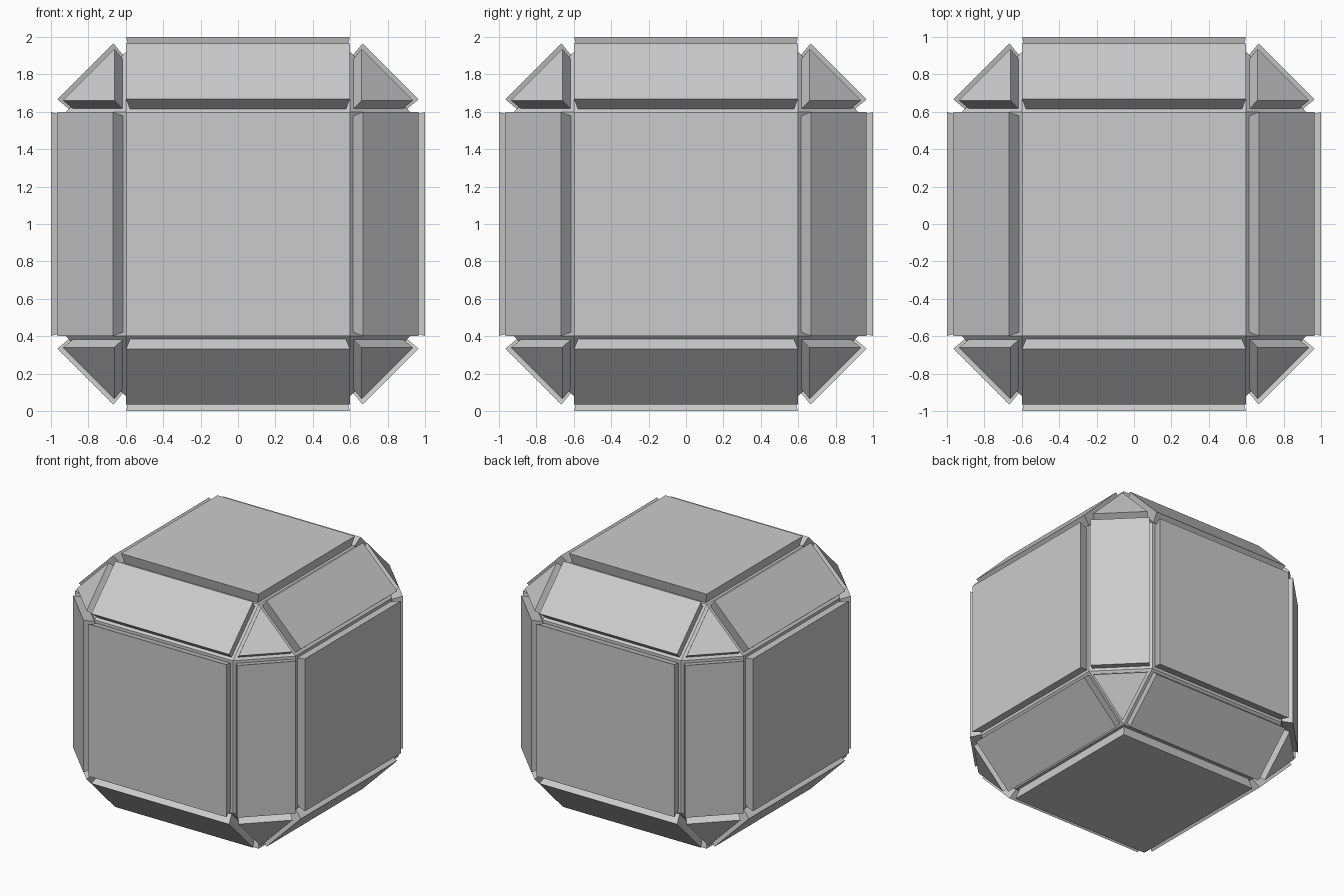
import bpy, bmesh
from mathutils import Vector

if "Cube" in bpy.data.objects:
    bpy.data.objects.remove(bpy.data.objects["Cube"])

CORE = 0.92      # half size of the core cube
CHAMFER = 0.32   # edge cut that gives the 12 strips and 8 corner triangles
GAP = 0.022      # half width of the grooves
RAISE = 0.08     # panel height
FLARE = 1.035    # panels widen slightly outwards

# chamfered core
bm = bmesh.new()
bmesh.ops.create_cube(bm, size=2 * CORE)
bmesh.ops.bevel(bm, geom=bm.edges[:], offset=CHAMFER, offset_type='OFFSET',
                segments=1, profile=0.5, affect='EDGES')
bm.normal_update()

# groove border around every face
panels = bm.faces[:]
bmesh.ops.inset_individual(bm, faces=panels, thickness=GAP, depth=0.0,
                           use_even_offset=True)
bm.normal_update()

# raised panels, slightly undercut
raised = bmesh.ops.extrude_discrete_faces(bm, faces=panels)["faces"]
for f in raised:
    n = f.calc_center_median().copy()
    f.normal_update()
    direction = f.normal.copy()
    for v in f.verts:
        v.co = n + (v.co - n) * FLARE + direction * RAISE

# stand on the ground
bmesh.ops.translate(bm, verts=bm.verts[:], vec=Vector((0, 0, CORE + RAISE)))
bmesh.ops.recalc_face_normals(bm, faces=bm.faces[:])
mesh = bpy.data.meshes.new("panelled_cube")
bm.to_mesh(mesh)
bm.free()
obj = bpy.data.objects.new("panelled_cube", mesh)
bpy.context.collection.objects.link(obj)
